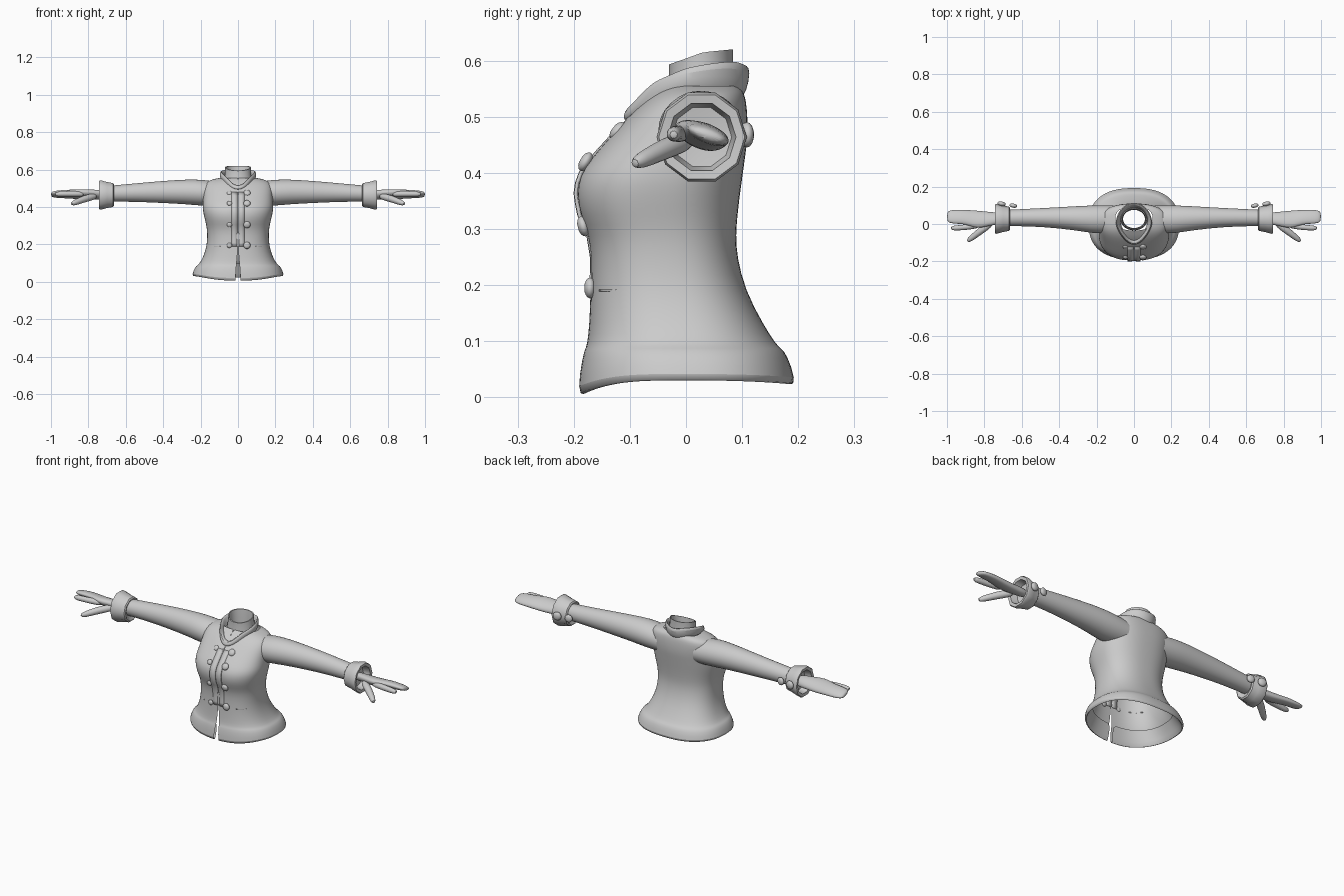
import bpy, bmesh, math
from mathutils import Vector

if "Cube" in bpy.data.objects:
    bpy.data.objects.remove(bpy.data.objects["Cube"])

mat = bpy.data.materials.new("light_grey")
mat.diffuse_color = (0.6, 0.6, 0.6, 1)
mat.use_nodes = True
mat.node_tree.nodes["Principled BSDF"].inputs["Base Color"].default_value = mat.diffuse_color


def loft(name, rings, closed=True, caps=(False, False), sub=1, mirror=False, angle=40, thick=0):
    """Skin a list of equal-length point rings into one object."""
    bm = bmesh.new()
    vs = [[bm.verts.new(p) for p in r] for r in rings]
    n = len(rings[0])
    for a, b in zip(vs, vs[1:]):
        for i in range(n if closed else n - 1):
            j = (i + 1) % n
            bm.faces.new((a[i], a[j], b[j], b[i]))
    if caps[0]:
        bm.faces.new(vs[0][::-1])
    if caps[1]:
        bm.faces.new(vs[-1])
    bmesh.ops.recalc_face_normals(bm, faces=bm.faces)
    me = bpy.data.meshes.new(name)
    bm.to_mesh(me)
    bm.free()
    me.materials.append(mat)
    ob = bpy.data.objects.new(name, me)
    bpy.context.collection.objects.link(ob)
    bpy.context.view_layer.objects.active = ob
    bpy.ops.object.select_all(action='DESELECT')
    ob.select_set(True)
    bpy.ops.object.shade_smooth_by_angle(angle=math.radians(angle))
    if thick:
        ob.modifiers.new("thickness", 'SOLIDIFY').thickness = thick
    if sub:
        ob.modifiers.new("smooth", 'SUBSURF').levels = sub
        ob.modifiers["smooth"].render_levels = sub
    if mirror:
        ob.modifiers.new("mirror", 'MIRROR')
    return ob


def lerp(table, t):
    """Piecewise linear lookup in (key, value) pairs."""
    for (a, u), (b, v) in zip(table, table[1:]):
        if t <= b:
            return u + (v - u) * max(0, (t - a) / (b - a))
    return table[-1][1]


def spow(v, e):
    return math.copysign(abs(v) ** e, v)


def x_ring(x, y0, y1, z0, z1, n=16, tilt=0):
    """Oval section across the arm direction."""
    pts = []
    for i in range(n):
        a = 2 * math.pi * i / n
        dy = (y1 - y0) / 2 * math.cos(a)
        pts.append((x, (y0 + y1) / 2 + dy, (z0 + z1) / 2 + (z1 - z0) / 2 * math.sin(a) - tilt * dy))
    return pts


def tube(name, path, radii):
    """Rounded finger along a path."""
    path = [Vector(p) for p in path]
    rings = []
    for k, p in enumerate(path):
        d = path[min(k + 1, len(path) - 1)] - path[max(k - 1, 0)]
        q = d.to_track_quat('Z', 'Y')
        rings.append([p + q @ Vector((radii[k] * math.cos(t), radii[k] * math.sin(t), 0))
                      for t in [2 * math.pi * i / 10 for i in range(10)]])
    return loft(name, rings, caps=(True, True), mirror=True, angle=60)


# Jacket body: z, half width, front y, back y, hem dip, half slit
BODY = [
    (0.100, .195, -.165, .145, 0.3, .008), (0.045, .228, -.176, .178, 0.9, .012),
    (0.025, .236, -.182, .187, 1.0, .014), (0.037, .248, -.194, .197, 1.0, .014),
    (0.078, .230, -.184, .180, 0.2, .010), (0.088, .219, -.180, .170, 0.1, .009),
    (0.094, .209, -.176, .161, 0.0, .008), (0.130, .187, -.172, .138, 0, .005),
    (0.190, .167, -.170, .106, 0, .0005), (0.250, .164, -.169, .091, 0, .0005),
    (0.290, .167, -.176, .089, 0, .0005), (0.325, .175, -.192, .092, 0, .0005),
    (0.360, .184, -.199, .096, 0, .0005), (0.395, .190, -.194, .101, 0, .0005),
    (0.425, .188, -.172, .105, 0, .0005), (0.460, .186, -.140, .110, 0, .0005),
    (0.500, .186, -.103, .110, 0, .0005), (0.530, .176, -.072, .107, 0, .0005),
    (0.546, .145, -.048, .102, 0, .0005), (0.555, .100, -.035, .092, 0, .0005),
]
FRONT = [(b[0], b[2]) for b in BODY[6:]]


def body_ring(z, w, yf, yb, dip, gap, n=48):
    yc, d = (yf + yb) / 2, (yb - yf) / 2
    pts = []
    for i in range(n + 1):
        a = 2 * math.pi * i / n
        c = math.cos(a)
        x = w * spow(math.sin(a), 0.82)
        if i in (0, n):
            x = gap if i == 0 else -gap
        y = yc - d * spow(c, 0.82)
        # hollow between the two sides of the chest
        if c > 0:
            y += 0.010 * math.exp(-(x / .035) ** 2 - ((z - .36) / .06) ** 2)
        drop = dip * (0.025 * max(0, c) ** 3 + 0.007 * max(0, -c) ** 2)
        pts.append((x, y, z - drop))
    return pts


loft("jacket_body", [body_ring(*b) for b in BODY], closed=False, angle=50)

# Front placket, one flap each side of the centre seam
strip = []
for k in range(16):
    z = 0.19 + k * 0.0193
    y = lerp(FRONT, z)
    strip.append([(x, y + o, z) for x, o in ((.001, .001), (.018, -.002), (.034, -.001))])
loft("placket", strip, closed=False, sub=0, mirror=True, thick=.006)

# Sleeves
SLEEVE = [(.11, -.045, .100, .405, .535), (.19, -.055, .102, .404, .548),
          (.27, -.042, .099, .413, .549), (.40, -.024, .091, .420, .541),
          (.55, -.013, .083, .427, .527), (.69, -.012, .076, .428, .514)]
loft("sleeve", [x_ring(*s) for s in SLEEVE], mirror=True)

# Flared turned-back cuffs
CUFF = [(.675, .035), (.663, .060), (.668, .067), (.700, .073), (.735, .083),
        (.744, .079), (.742, .063), (.705, .055), (.700, .020)]
loft("cuff", [x_ring(x, .028 - r * .97, .028 + r * .97, .464 - r, .464 + r, 10) for x, r in CUFF],
     sub=0, mirror=True, caps=(False, True), angle=38)

# Hands: joined fingers, separate forefinger and thumb
HAND = [(.69, .000, .060, .440, .490), (.76, -.006, .064, .441, .490),
        (.81, -.022, .070, .441, .492), (.86, -.020, .074, .445, .491),
        (.90, -.002, .077, .448, .490), (.95, .000, .078, .450, .487),
        (.985, .004, .074, .453, .483), (1.0, .014, .064, .459, .476)]
loft("hand", [x_ring(*h, n=14, tilt=.3) for h in HAND], caps=(True, True), mirror=True, angle=70)
tube("forefinger", [(.82, -.004, .469), (.87, -.014, .470), (.93, -.020, .470), (.965, -.022, .469),
                    (.980, -.022, .468)], [.015, .016, .015, .014, .007])
tube("thumb", [(.755, .010, .459), (.80, -.022, .450), (.84, -.052, .436), (.875, -.080, .422),
               (.892, -.094, .416)], [.016, .021, .018, .016, .008])

# Folded collar, pointed at the front
TOP = [(-.112, .508), (-.06, .562), (0, .588), (.05, .597), (.09, .600), (.12, .586)]
LOW = [(-.112, .488), (-.05, .532), (0, .550), (.06, .549), (.12, .535)]


def collar_ring(w, yf, yb, table, dz=0, n=32):
    pts = []
    for i in range(n):
        a = 2 * math.pi * i / n
        c = math.cos(a)
        y = (yf + yb) / 2 - (yb - yf) / 2 * c
        x = w * math.sin(a) * (1 - .28 * max(0, c))
        pts.append((x, y, lerp(table, y) + dz))
    return pts


loft("collar", [
    collar_ring(.072, -.075, .085, LOW, -.005),
    collar_ring(.084, -.097, .101, TOP, -.006),
    collar_ring(.092, -.106, .109, TOP, .002),
    collar_ring(.099, -.113, .116, TOP, -.008),
    collar_ring(.097, -.111, .108, LOW, .006),
    collar_ring(.090, -.102, .100, LOW, -.004)], sub=1)

# Neck band standing inside the collar
NECK = [(-.04, .590), (0, .604), (.03, .615), (.09, .621)]


def neck_ring(s, dz, flat=None):
    pts = []
    for i in range(24):
        a = 2 * math.pi * i / 24
        y = .027 - .057 * s * math.cos(a)
        pts.append((.069 * s * math.sin(a), y, flat or lerp(NECK, y) + dz))
    return pts


loft("neck_band", [neck_ring(1.08, 0, .53), neck_ring(1.0, -.025), neck_ring(1.0, 0),
                   neck_ring(.92, 0), neck_ring(.88, -.03), neck_ring(.85, 0, .53)], sub=0)


def button(name, loc, normal, r, mirror=False):
    """Flattened round button facing along a normal."""
    q = Vector(normal).to_track_quat('Z', 'Y')
    rings = []
    for k in range(1, 8):
        t = math.pi * k / 8
        rings.append([Vector(loc) + q @ Vector((r * math.sin(t) * math.cos(u), r * math.sin(t) * math.sin(u),
                      -.55 * r * math.cos(t))) for u in [2 * math.pi * i / 14 for i in range(14)]])
    loft(name, rings, caps=(True, True), sub=0, mirror=mirror, angle=60)


# Two rows of front buttons, larger on the overlapping side
for z, tilt, y in ((.195, 0, -.171), (.305, -.25, -.183), (.42, .6, -.179), (.475, .8, -.122)):
    for x, r in ((.048, .019), (-.046, .014)):
        button("front_button", (x, y, z), (0, -1, tilt), r)

# Pairs of cuff buttons at the back
button("cuff_button_outer", (.708, .108, .468), (-.2, 1, 0), .023, True)
button("cuff_button_inner", (.645, .098, .468), (-.2, 1, 0), .021, True)

# Slim pocket welts on the lower front
welt = []
ring = body_ring(*BODY[8])
for p in ring[4:9]:
    v = Vector((p[0], p[1], 0))
    v += Vector((p[0], p[1] + .03, 0)).normalized() * .001
    welt.append([(v.x, v.y, .189), (v.x, v.y, .192)])
loft("pocket_welt", welt, closed=False, sub=0, mirror=True, thick=.002)
